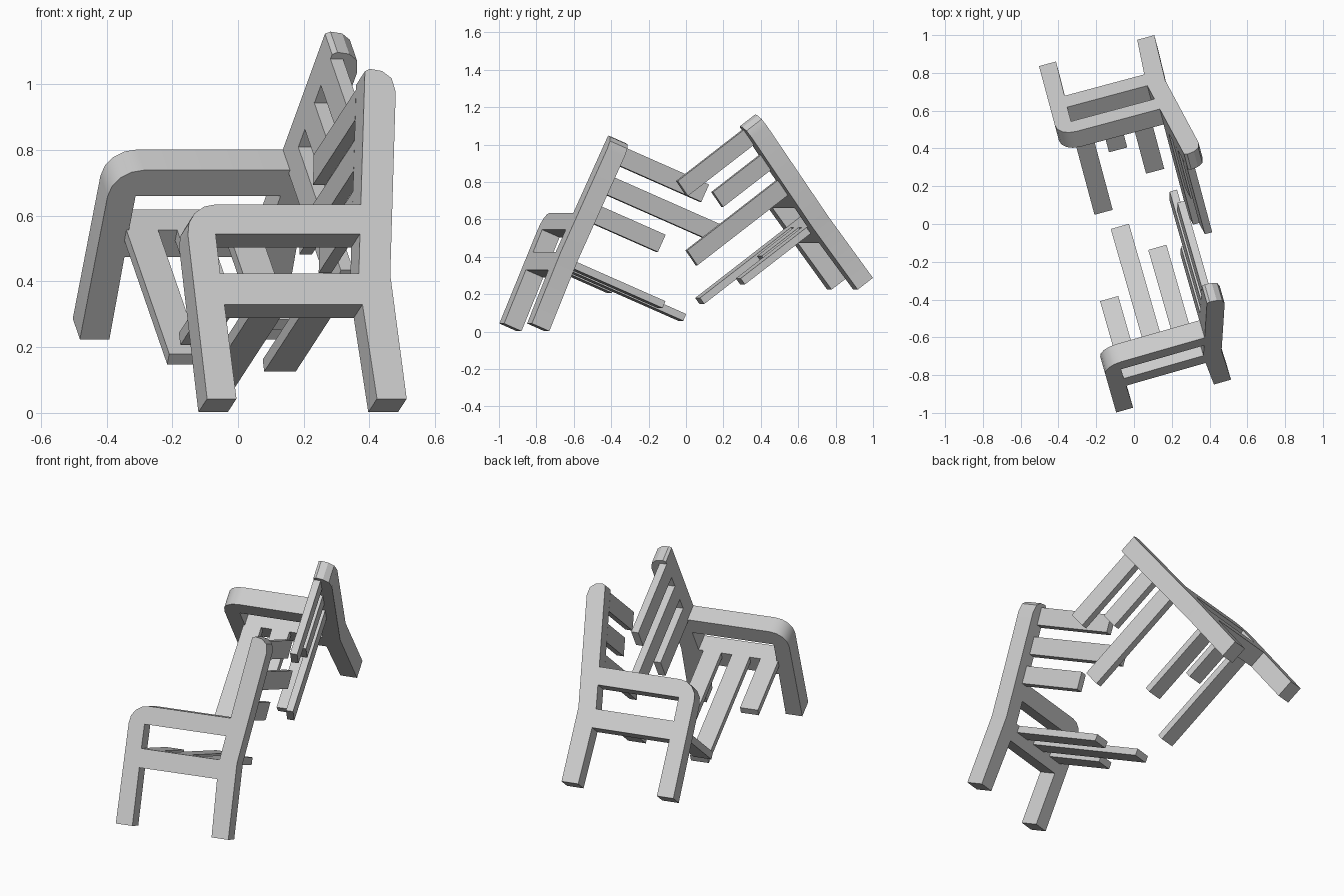
import bpy, bmesh, math
from mathutils import Matrix, Vector

cube = bpy.data.objects.get("Cube")
if cube:
    bpy.data.objects.remove(cube, do_unlink=True)

# One plain grey for everything
grey = bpy.data.materials.new("plain grey")
grey.use_nodes = True
colour = (0.6, 0.6, 0.6, 1)
grey.diffuse_color = colour
grey.node_tree.nodes["Principled BSDF"].inputs["Base Color"].default_value = colour

THICK = 0.105      # end frame thickness
SEAT = 0.415       # height of the seat top
SLOPE = 0.14       # backwards lean of the backrest
SLAT = 0.04        # slat thickness
WIDTH = 0.1        # slat width


def back_front(h):
    """Depth of the backrest's front edge at height h."""
    return 0.527 + SLOPE * (h - SEAT)


def extrude_profile(name, loops, start, end, matrix):
    """Fill depth/height outlines (holes allowed) and extrude them sideways."""
    bm = bmesh.new()
    edges = []
    for loop in loops:
        vs = [bm.verts.new((u, start, h)) for u, h in loop]
        edges += [bm.edges.new((a, b)) for a, b in zip(vs, vs[1:] + vs[:1])]
    bmesh.ops.triangle_fill(bm, edges=edges, use_beauty=True)
    out = bmesh.ops.extrude_face_region(bm, geom=bm.faces[:], use_keep_orig=True)
    moved = [g for g in out["geom"] if isinstance(g, bmesh.types.BMVert)]
    bmesh.ops.translate(bm, verts=moved, vec=(0, end - start, 0))
    bmesh.ops.recalc_face_normals(bm, faces=bm.faces[:])
    mesh = bpy.data.meshes.new(name)
    bm.to_mesh(mesh)
    bm.free()
    mesh.materials.append(grey)
    obj = bpy.data.objects.new(name, mesh)
    obj.matrix_world = matrix
    bpy.context.collection.objects.link(obj)
    bpy.ops.object.select_all(action='DESELECT')
    obj.select_set(True)
    bpy.context.view_layer.objects.active = obj
    bpy.ops.object.shade_smooth_by_angle(angle=math.radians(30))


# End frame outline: legs, rear post, rounded armrest
ARM, R = 0.643, 0.1
arm_curve = [(R - R * math.sin(a), ARM - R + R * math.cos(a))
             for a in (math.radians(22.5 * i) for i in range(5))]
outline = [(0, 0), (0.093, 0), (0.09, 0.312), (0.527, 0.312), (0.538, 0), (0.632, 0),
           (0.626, 0.41), (0.711, 1.015), (0.703, 1.06), (0.675, 1.084), (0.637, 1.091),
           (0.621, 1.083), (back_front(ARM), ARM)] + arm_curve
opening = [(0.088, SEAT), (back_front(SEAT), SEAT), (back_front(0.545), 0.545), (0.088, 0.545)]

# Each broken half: position, yaw, tilt, slat side, seat and back slat ends
halves = [
    ("front", (-0.094, -0.998, 0.043), 16, -23, 1, (0.465, 0.847, 0.672), (0.505, 0.755, 0.61)),
    ("rear", (-0.503, 0.836, 0.287), 15, 36.8, -1, (0.734, 0.36, 0.56), (0.73, 0.434, 0.56)),
]
for half, pos, yaw, tilt, side, seat_ends, back_ends in halves:
    matrix = (Matrix.Translation(Vector(pos))
              @ Matrix.Rotation(math.radians(yaw), 4, 'Z')
              @ Matrix.Rotation(math.radians(tilt), 4, 'X'))
    extrude_profile(half + "_end_frame", [outline, opening], 0, side * THICK, matrix)

    # Seat slats, flush with the top of the seat rail
    for i, end in enumerate(seat_ends):
        u = 0.08 + 0.16 * i
        box = [(u, SEAT - SLAT), (u + WIDTH, SEAT - SLAT), (u + WIDTH, SEAT), (u, SEAT)]
        extrude_profile(f"{half}_seat_slat_{i + 1}", [box], side * (THICK - 0.002), side * end, matrix)

    # Back slats, flush with the front of the backrest
    for i, end in enumerate(back_ends):
        low = 0.63 + 0.168 * i
        high = low + WIDTH
        box = [(back_front(low), low), (back_front(low) + SLAT, low),
               (back_front(high) + SLAT, high), (back_front(high), high)]
        extrude_profile(f"{half}_back_slat_{i + 1}", [box], side * (THICK - 0.002), side * end, matrix)
